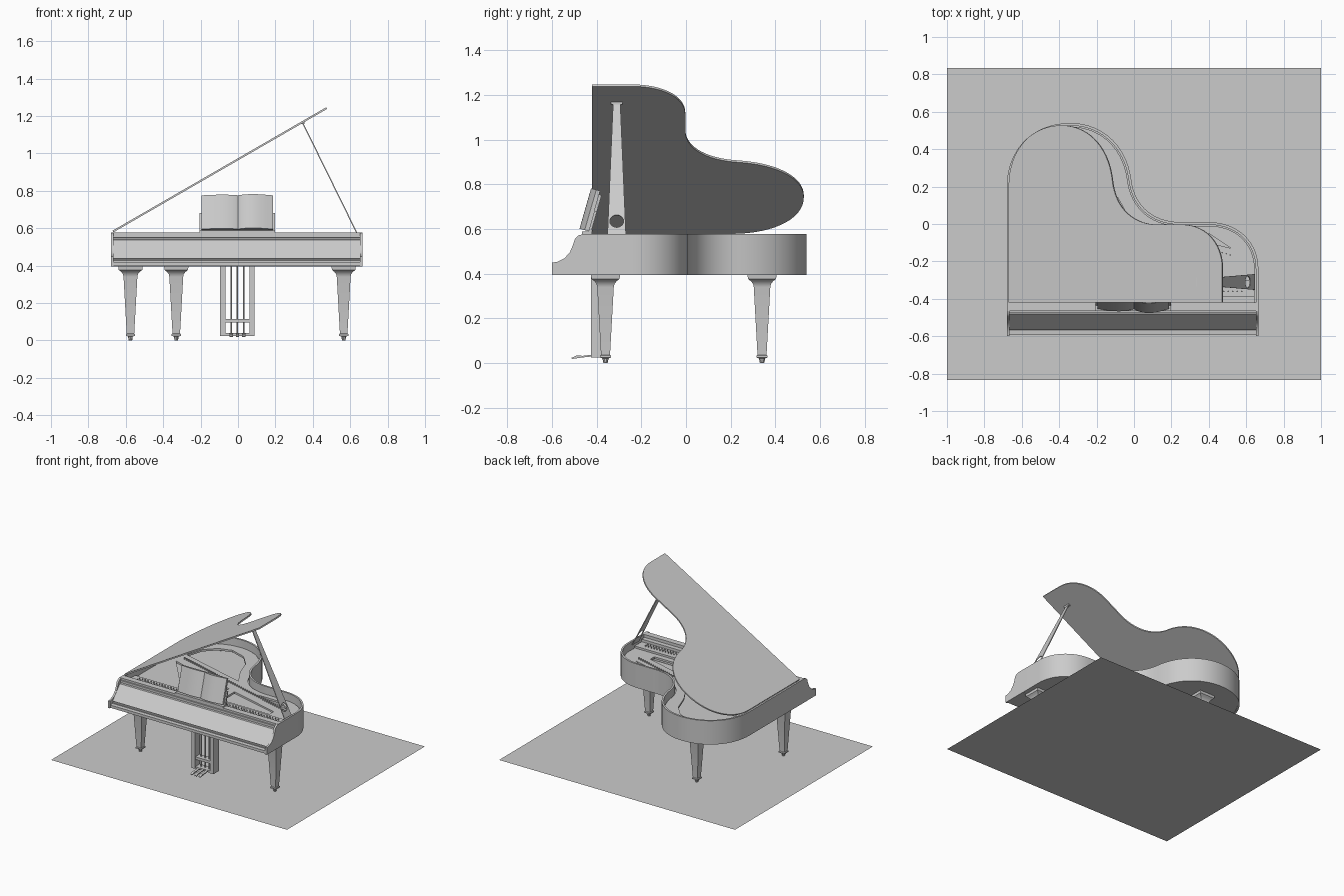
import bpy, bmesh, math
from mathutils import Matrix, Vector
from mathutils.geometry import interpolate_bezier

if "Cube" in bpy.data.objects:
    bpy.data.objects.remove(bpy.data.objects["Cube"])

grey = bpy.data.materials.new("plain grey")
grey.use_nodes = True
grey.diffuse_color = (0.6, 0.6, 0.6, 1)
grey.node_tree.nodes["Principled BSDF"].inputs["Base Color"].default_value = (0.6, 0.6, 0.6, 1)

# Maps profile coordinates (y, z) extruded along x
SIDE = Matrix(((0, 0, 1, 0), (1, 0, 0, 0), (0, 1, 0, 0), (0, 0, 0, 1)))


def finish(name, mesh, matrix=Matrix()):
    bm = bmesh.new()
    bm.from_mesh(mesh)
    bmesh.ops.remove_doubles(bm, verts=bm.verts, dist=0.00005)
    bm.transform(matrix)
    bmesh.ops.recalc_face_normals(bm, faces=bm.faces)
    bm.to_mesh(mesh)
    bm.free()
    mesh.name = name
    mesh.materials.clear()
    mesh.materials.append(grey)
    ob = bpy.data.objects.new(name, mesh)
    bpy.context.collection.objects.link(ob)
    bpy.ops.object.select_all(action='DESELECT')
    ob.select_set(True)
    bpy.context.view_layer.objects.active = ob
    bpy.ops.object.shade_smooth_by_angle(angle=math.radians(30))
    return ob


def slab(name, loops, low, high, matrix=Matrix()):
    """Filled outline, with later loops as holes, extruded from low to high."""
    curve = bpy.data.curves.new(name, 'CURVE')
    curve.dimensions = '2D'
    curve.fill_mode = 'BOTH'
    curve.extrude = (high - low) / 2
    for loop in loops:
        spline = curve.splines.new('POLY')
        spline.points.add(len(loop) - 1)
        for point, (a, b) in zip(spline.points, loop):
            point.co = (a, b, 0, 1)
        spline.use_cyclic_u = True
    helper = bpy.data.objects.new(name, curve)
    bpy.context.collection.objects.link(helper)
    graph = bpy.context.evaluated_depsgraph_get()
    mesh = bpy.data.meshes.new_from_object(helper.evaluated_get(graph))
    bpy.data.objects.remove(helper)
    bpy.data.curves.remove(curve)
    return finish(name, mesh, matrix @ Matrix.Translation((0, 0, (low + high) / 2)))


def box(name, x, y, z):
    return slab(name, [[(x[0], y[0]), (x[1], y[0]), (x[1], y[1]), (x[0], y[1])]], z[0], z[1])


def column(name, cx, cy, sections, sides=4):
    """Stacked regular sections given as (height, half width)."""
    bm = bmesh.new()
    grow = 1 / math.cos(math.pi / sides)
    rings = []
    for z, half in sections:
        angles = [math.tau * (i + 0.5) / sides for i in range(sides)]
        rings.append([bm.verts.new((cx + half * grow * math.cos(a), cy + half * grow * math.sin(a), z))
                      for a in angles])
    for low, high in zip(rings, rings[1:]):
        for i in range(sides):
            j = (i + 1) % sides
            bm.faces.new((low[i], low[j], high[j], high[i]))
    bm.faces.new(rings[0][::-1])
    bm.faces.new(rings[-1])
    mesh = bpy.data.meshes.new(name)
    bm.to_mesh(mesh)
    bm.free()
    return finish(name, mesh)


def pins(name, spots, base, height):
    bm = bmesh.new()
    for x, y in spots:
        bmesh.ops.create_cone(bm, cap_ends=True, segments=6, radius1=0.004, radius2=0.004, depth=height,
                              matrix=Matrix.Translation((x, y, base + height / 2)))
    mesh = bpy.data.meshes.new(name)
    bm.to_mesh(mesh)
    bm.free()
    return finish(name, mesh)


# Curved case outline from the bass side round to the treble side
SPANS = [((-0.68, 0.2), (-0.68, 0.4), (-0.54, 0.54), (-0.34, 0.54)),
         ((-0.34, 0.54), (-0.17, 0.54), (-0.04, 0.42), (-0.015, 0.24)),
         ((-0.015, 0.24), (0.0, 0.1), (0.1, 0.01), (0.25, 0.01)),
         ((0.4, 0.01), (0.56, 0.01), (0.665, -0.1), (0.665, -0.24))]


def outline(front, inset=0.0):
    pts = [Vector((-0.68, -0.6))]
    for span in SPANS:
        for p in interpolate_bezier(*[Vector(c) for c in span], 16):
            if (p - pts[-1]).length > 0.001:
                pts.append(p)
    pts.append(Vector((0.665, -0.6)))
    moved = []
    for i, p in enumerate(pts):
        t = (pts[min(i + 1, len(pts) - 1)] - pts[max(i - 1, 0)]).normalized()
        moved.append((p.x + t.y * inset, p.y - t.x * inset))
    moved[0] = (-0.68 + inset, front)
    moved[-1] = (0.665 - inset, front)
    return moved


# Floor sheet
bm = bmesh.new()
bm.faces.new([bm.verts.new((x, y, 0)) for x, y in ((-1, -0.835), (1, -0.835), (1, 0.835), (-1, 0.835))])
floor = bpy.data.meshes.new("floor")
bm.to_mesh(floor)
bm.free()
finish("floor", floor)

# Case
slab("rim", [outline(-0.465), outline(-0.42, 0.014)], 0.395, 0.577)
slab("soundboard", [outline(-0.43, 0.008)], 0.4, 0.465)
cheek = [(-0.46, 0.395), (-0.6, 0.395), (-0.6, 0.45), (-0.575, 0.453), (-0.545, 0.468), (-0.52, 0.495),
         (-0.505, 0.53), (-0.497, 0.556), (-0.482, 0.571), (-0.46, 0.577)]
slab("right_cheek", [cheek], -0.68, -0.666, SIDE)
slab("left_cheek", [cheek], 0.651, 0.665, SIDE)
slab("key_cover", [[(-0.46, 0.397), (-0.594, 0.397), (-0.594, 0.418), (-0.567, 0.42), (-0.567, 0.428),
                    (-0.558, 0.43), (-0.558, 0.436), (-0.567, 0.438), (-0.48, 0.538), (-0.462, 0.54),
                    (-0.462, 0.548), (-0.472, 0.55), (-0.472, 0.561), (-0.46, 0.563)]],
     -0.667, 0.652, SIDE)

# Metal frame with openings, tuning block and pins
holes = [[(-0.58, 0.21), (-0.54, 0.34), (-0.46, 0.42), (-0.36, 0.45), (-0.24, 0.41), (-0.16, 0.32),
          (-0.11, 0.18), (-0.04, 0.06)],
         [(0.2, -0.05), (0.4, -0.05), (0.52, -0.13)],
         [(-0.58, 0.08), (-0.02, -0.08), (-0.02, -0.26), (-0.3, -0.26)],
         [(0.04, -0.1), (0.45, -0.21), (0.45, -0.26), (0.04, -0.26)]]
slab("frame", [outline(-0.42, 0.02)] + holes, 0.505, 0.52)
box("tuning_block", (-0.66, 0.645), (-0.42, -0.3), (0.47, 0.535))
box("tuning_rail", (-0.66, 0.645), (-0.42, -0.385), (0.53, 0.555))
pins("bridge_pins", [(-0.55 + i * 0.0213, 0.14 - i * 0.0061) for i in range(51)], 0.515, 0.02)
pins("tuning_pins", [(-0.6 + i * 0.024, -0.36 + row * 0.025) for i in range(50) for row in range(2)],
     0.53, 0.016)

# Raised lid, hinged on the bass side
hinge = Matrix.Translation((-0.667, 0, 0.581)) @ Matrix.Rotation(math.radians(-30), 4, 'Y')
slab("lid", [outline(-0.42, 0.013)], -0.003, 0.007, hinge @ Matrix.Translation((0.667, 0, 0)))

# Prop stick with a round hole near its foot
foot, tip = Vector((0.645, -0.31, 0.555)), Vector((0.345, -0.31, 1.165))
along = (tip - foot).normalized()
across = Vector((0, 1, 0))
lean = Matrix((across, along, across.cross(along))).transposed().to_4x4()
length = (tip - foot).length
ring = [(0.031 * math.cos(math.tau * i / 20), 0.088 + 0.031 * math.sin(math.tau * i / 20)) for i in range(20)]
slab("prop_stick", [[(-0.042, 0), (0.042, 0), (0.016, length), (-0.016, length)], ring],
     -0.003, 0.003, Matrix.Translation(foot) @ lean)
box("prop_rest", (0.335, 0.355), (-0.335, -0.285), (1.156, 1.168))

# Music desk and open book
tilt = Matrix.Translation((0, -0.437, 0.586)) @ Matrix.Rotation(math.radians(-16), 4, 'X')
pages = [(-0.195, 0), (0.187, 0)]
for i in range(24, -25, -1):
    u = i / 24
    bulge = 0.024 if u > 0 else 0.014
    pages.append((u * (0.187 if u > 0 else 0.195), -0.018 - bulge * math.sin(math.pi * abs(u) ** 0.8)))
slab("book", [pages], 0.004, 0.192, tilt)
slab("music_desk", [[(-0.207, 0), (0.197, 0), (0.197, 0.012), (-0.207, 0.012)]], -0.01, 0.1, tilt)
slab("desk_back", [[(-0.19, 0), (0.18, 0), (0.18, 0.012), (-0.19, 0.012)]], 0.1, 0.175, tilt)
box("desk_ledge", (-0.207, 0.197), (-0.465, -0.42), (0.577, 0.588))

# Square tapered legs with casters
leg = [(0.035, 0.02), (0.34, 0.037), (0.355, 0.04), (0.367, 0.05), (0.377, 0.063), (0.396, 0.065)]
for name, x, y in (("front_right", -0.575, -0.36), ("front_left", 0.565, -0.36), ("rear", -0.33, 0.34)):
    column(name + "_leg", x, y, leg)
    column(name + "_ferrule", x, y, [(0.022, 0.016), (0.025, 0.025), (0.034, 0.025), (0.037, 0.02)])
    column(name + "_caster", x, y, [(0, 0.009), (0.015, 0.012), (0.024, 0.012)], 10)

# Pedal lyre
box("lyre_right_post", (-0.095, -0.068), (-0.425, -0.36), (0.025, 0.396))
box("lyre_left_post", (0.062, 0.089), (-0.425, -0.36), (0.025, 0.396))
box("lyre_crossbar", (-0.07, 0.064), (-0.42, -0.365), (0.095, 0.115))
box("lyre_base", (-0.07, 0.064), (-0.42, -0.365), (0.025, 0.04))
pedal = [(-0.38, 0.03), (-0.42, 0.03), (-0.46, 0.026), (-0.51, 0.019), (-0.512, 0.024),
         (-0.49, 0.034), (-0.46, 0.033), (-0.42, 0.038), (-0.38, 0.038)]
for side, x in (("right", -0.037), ("middle", -0.003), ("left", 0.031)):
    slab(side + "_pedal", [pedal], x - 0.009, x + 0.009, SIDE)
    column(side + "_pedal_rod", x, -0.392, [(0.035, 0.004), (0.396, 0.004)], 8)
